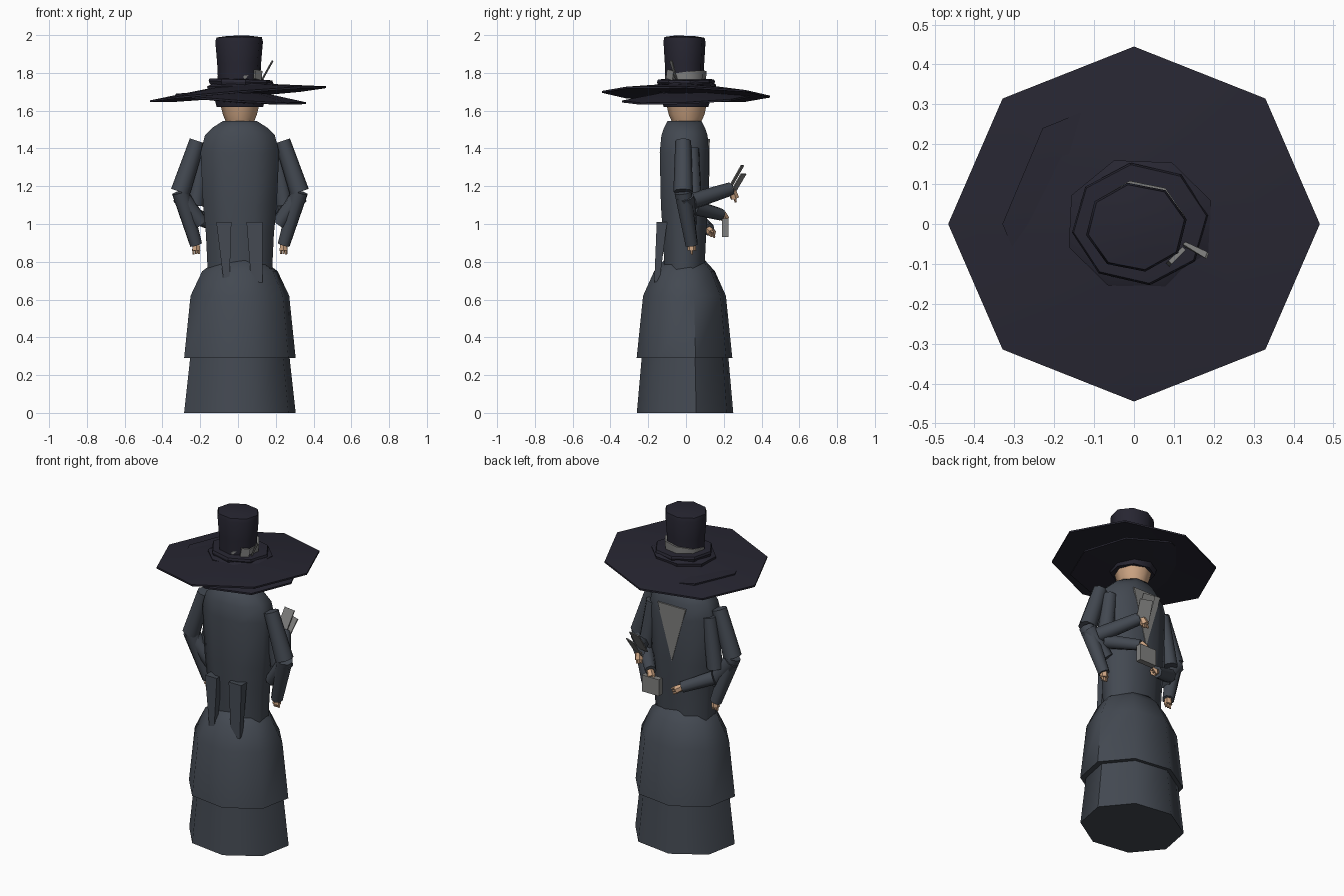
import bpy, bmesh, math
from mathutils import Vector, Matrix

if "Cube" in bpy.data.objects:
    bpy.data.objects.remove(bpy.data.objects["Cube"])


def material(name, rgb):
    m = bpy.data.materials.new(name)
    m.use_nodes = True
    m.diffuse_color = (*rgb, 1)
    m.node_tree.nodes["Principled BSDF"].inputs["Base Color"].default_value = (*rgb, 1)
    return m


NAVY = material("dark navy felt", (0.020, 0.019, 0.031))
SLATE = material("slate cloth", (0.056, 0.066, 0.083))
SKIN = material("tan skin", (0.62, 0.38, 0.23))
GREY = material("mid grey", (0.22, 0.22, 0.215))


def finish(name, bm, mat, angle=None):
    bmesh.ops.recalc_face_normals(bm, faces=bm.faces)
    me = bpy.data.meshes.new(name)
    bm.to_mesh(me)
    bm.free()
    me.materials.append(mat)
    ob = bpy.data.objects.new(name, me)
    bpy.context.collection.objects.link(ob)
    if angle:
        bpy.ops.object.select_all(action='DESELECT')
        ob.select_set(True)
        bpy.context.view_layer.objects.active = ob
        bpy.ops.object.shade_smooth_by_angle(angle=math.radians(angle))
    return ob


def rings(name, profile, mat, turn=0.0, center=(0, 0), tilt=(0, 0), sides=8, angle=50):
    """Closed stack of elliptical rings (rx, ry, z); tilt is the z slope along x and y."""
    bm = bmesh.new()
    loops = []
    for rx, ry, z in profile:
        loop = []
        for i in range(sides):
            a = math.tau * i / sides + math.radians(turn)
            x, y = rx * math.cos(a), ry * math.sin(a)
            loop.append(bm.verts.new((x + center[0], y + center[1], z + x * tilt[0] + y * tilt[1])))
        loops.append(loop)
    for lo, hi in zip(loops, loops[1:]):
        for i in range(sides):
            j = (i + 1) % sides
            bm.faces.new((lo[i], lo[j], hi[j], hi[i]))
    bm.faces.new(loops[0])
    bm.faces.new(loops[-1])
    return finish(name, bm, mat, angle)


def limb(name, start, end, r1, r2, mat, sides=8):
    a, b = Vector(start), Vector(end)
    bm = bmesh.new()
    place = Matrix.Translation((a + b) / 2) @ (b - a).to_track_quat('Z', 'Y').to_matrix().to_4x4()
    bmesh.ops.create_cone(bm, cap_ends=True, segments=sides, radius1=r1, radius2=r2,
                          depth=(b - a).length, matrix=place)
    return finish(name, bm, mat, 50)


def box(name, center, size, mat, rot=(0, 0, 0)):
    bm = bmesh.new()
    spin = Matrix.Identity(4)
    for axis, deg in zip("XYZ", rot):
        spin = Matrix.Rotation(math.radians(deg), 4, axis) @ spin
    bmesh.ops.create_cube(bm, size=1, matrix=Matrix.Translation(center) @ spin @ Matrix.Diagonal((*size, 1)))
    return finish(name, bm, mat)


def prism(name, bottom, top, mat):
    """Solid between two matching outlines."""
    bm = bmesh.new()
    lo = [bm.verts.new(p) for p in bottom]
    hi = [bm.verts.new(p) for p in top]
    n = len(lo)
    for i in range(n):
        bm.faces.new((lo[i], lo[(i + 1) % n], hi[(i + 1) % n], hi[i]))
    bm.faces.new(lo)
    bm.faces.new(hi)
    return finish(name, bm, mat)


def hand(name, wrist, direction):
    """Palm with three short fingers."""
    w, d = Vector(wrist), Vector(direction).normalized()
    side = d.cross(Vector((0, 1, 0.3))).normalized()
    limb(name + "_palm", w - d * 0.01, w + d * 0.03, 0.02, 0.024, SKIN, 6)
    for i in (-1, 0, 1):
        base = w + d * 0.022 + side * i * 0.014
        limb(f"{name}_finger_{i + 2}", base, base + d * 0.028, 0.008, 0.006, SKIN, 5)


def arm(name, shoulder, elbow, wrist, direction):
    limb(name + "_upper_sleeve", shoulder, elbow, 0.042, 0.052, SLATE)
    limb(name + "_forearm_sleeve", elbow, wrist, 0.048, 0.034, SLATE)
    hand(name + "_hand", wrist, direction)


# Two-tier skirt
rings("lower_skirt", [(0.303, 0.262, 0), (0.268, 0.234, 0.31)], SLATE, 13, (0.01, -0.005))
rings("upper_skirt", [(0.25, 0.22, 0.29), (0.303, 0.26, 0.29), (0.268, 0.225, 0.62),
                      (0.205, 0.165, 0.75), (0.11, 0.1, 0.82)], SLATE, 13, (0.01, -0.008))

# Coat body: squared octagon with flat front and back
K = 1 / math.cos(math.pi / 8)
torso = [(0.17, 0.105, 0.74), (0.18, 0.115, 0.95), (0.195, 0.125, 1.1), (0.208, 0.131, 1.38),
         (0.185, 0.122, 1.47), (0.145, 0.108, 1.51), (0.09, 0.09, 1.545)]
rings("coat_body", [(x * K, y * K, z) for x, y, z in torso], SLATE, 22.5, (0.01, -0.008), angle=60)
prism("shirt_front", [(-0.085, 0.117, 1.45), (0.105, 0.117, 1.45), (0.012, 0.112, 1.11)],
      [(-0.085, 0.126, 1.45), (0.105, 0.126, 1.45), (0.012, 0.121, 1.11)], GREY)

# Coat tails
for name, x1, x2, b1, b2 in (("tail_a", -0.115, -0.035, -0.075, -0.045),
                             ("tail_b", 0.045, 0.13, 0.07, 0.13)):
    prism("coat_" + name,
          [(b1, -0.168, 0.69), (b2, -0.168, 0.69), (b2, -0.14, 0.7), (b1, -0.14, 0.7)],
          [(x1, -0.155, 1.01), (x2, -0.155, 1.01), (x2, -0.1, 1.01), (x1, -0.1, 1.01)], SLATE)

# Outer hanging arms, mirrored about the body axis
for side, s in (("left", 1), ("right", -1)):
    def at(x, y, z):
        return (0.01 + s * x, y, z)
    arm(side + "_outer_arm", at(0.225, -0.015, 1.44), at(0.315, -0.015, 1.17),
        at(0.232, 0.03, 0.89), (-0.03 * s, 0.02, -1))
    limb(side + "_elbow_fold", at(0.315, -0.005, 1.15), at(0.205, 0.02, 1.0), 0.048, 0.04, SLATE)
    limb(side + "_inner_upper_sleeve", at(0.19, 0.03, 1.4), at(0.235, 0.04, 1.1), 0.04, 0.046, SLATE)

# Forward-reaching arms
limb("card_forearm_sleeve", (0.28, 0.03, 1.12), (0.15, 0.235, 1.185), 0.045, 0.036, SLATE)
hand("card_hand", (0.145, 0.25, 1.165), (-0.1, 0.1, -0.35))
limb("box_forearm_sleeve", (0.24, 0.04, 1.09), (0.11, 0.185, 1.05), 0.042, 0.032, SLATE)
hand("box_hand", (0.105, 0.195, 1.05), (-0.2, 0.15, -0.3))
limb("low_forearm_sleeve", (-0.22, 0.04, 1.04), (-0.06, 0.12, 0.97), 0.042, 0.034, SLATE)
hand("low_hand", (-0.05, 0.125, 0.965), (0.5, 0.3, -0.3))

# Held cards and box
box("card_outer", (0.135, 0.265, 1.25), (0.075, 0.006, 0.14), GREY, (-30, 0, -10))
box("card_inner", (0.155, 0.275, 1.215), (0.075, 0.006, 0.12), GREY, (-32, 0, -20))
box("held_box", (0.085, 0.207, 0.98), (0.115, 0.034, 0.1), GREY)

# Head
rings("head", [(0.072, 0.075, 1.535), (0.09, 0.095, 1.58), (0.108, 0.11, 1.65)], SKIN, 0, (0.01, 0.003))

# Hat
rings("hat_inner_band", [(0.125, 0.12, 1.62), (0.14, 0.14, 1.68)], NAVY, 10, (0.01, 0))
rings("hat_lower_brim", [(0.13, 0.13, 1.645), (0.345, 0.34, 1.657), (0.345, 0.34, 1.667), (0.13, 0.13, 1.70)],
      NAVY, 0, (0.015, 0), (-0.065, 0.04), angle=25)
rings("hat_brim", [(0.14, 0.13, 1.69), (0.466, 0.445, 1.682), (0.466, 0.445, 1.692), (0.17, 0.16, 1.728)],
      NAVY, 0, (0, 0), (0.08, -0.028), angle=25)
rings("hat_lower_fold", [(0.185, 0.165, 1.70), (0.19, 0.17, 1.735), (0.16, 0.14, 1.748)],
      NAVY, 20, (0.015, 0), (0.03, 0.02), angle=25)
rings("hat_upper_fold", [(0.165, 0.15, 1.735), (0.172, 0.155, 1.752), (0.168, 0.15, 1.765), (0.11, 0.1, 1.768)],
      NAVY, 8, (0.015, 0), (-0.03, 0), angle=25)
rings("hat_ribbon", [(0.118, 0.108, 1.75), (0.12, 0.11, 1.797)], GREY, 10, (0.01, 0), (0.08, 0.13))
rings("hat_crown", [(0.112, 0.103, 1.73), (0.118, 0.106, 1.85), (0.128, 0.113, 1.965),
                    (0.122, 0.108, 1.988), (0.06, 0.055, 1.996)], NAVY, 10, (0.006, -0.008), (0.01, -0.02))

# Buckle and quill tucked in the ribbon
box("ribbon_buckle", (0.105, -0.082, 1.79), (0.05, 0.012, 0.05), GREY, (0, 10, 45))
prism("quill", [(0.122, -0.05, 1.765), (0.13, -0.045, 1.765), (0.134, -0.052, 1.765), (0.126, -0.057, 1.765)],
      [(0.178, -0.085, 1.865), (0.184, -0.07, 1.865), (0.188, -0.074, 1.862), (0.182, -0.088, 1.862)], GREY)
